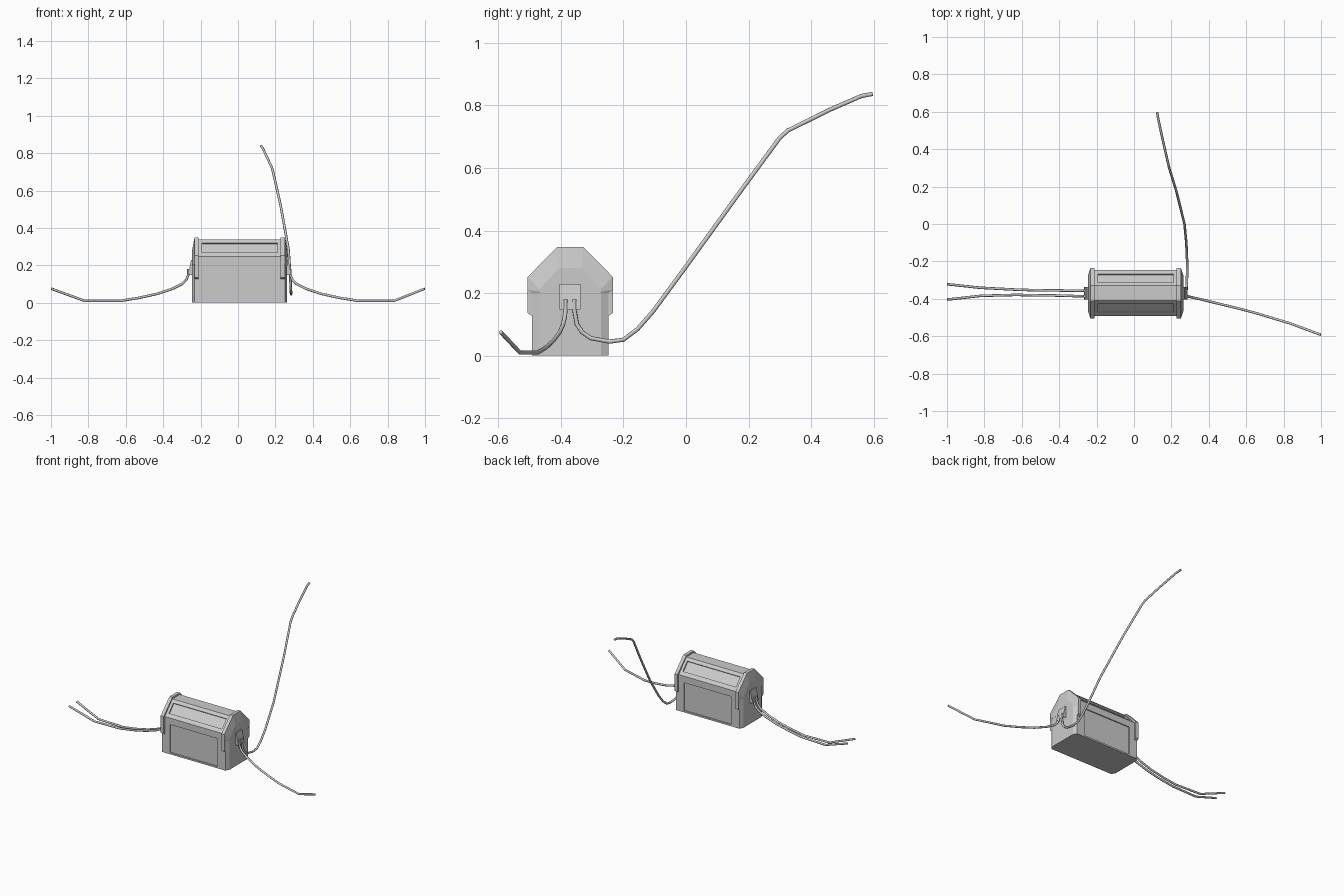
import bpy, bmesh, math
from mathutils import Vector

if "Cube" in bpy.data.objects:
    bpy.data.objects.remove(bpy.data.objects["Cube"])

CX, CY = 0.009, -0.37      # centre of the box


def finish(name, bm):
    bmesh.ops.recalc_face_normals(bm, faces=bm.faces)
    me = bpy.data.meshes.new(name)
    bm.to_mesh(me)
    bm.free()
    ob = bpy.data.objects.new(name, me)
    bpy.context.collection.objects.link(ob)
    return ob


def mirrored(half):
    # half profile of (y, z) from bottom to top -> closed symmetric loop
    return half + [(-y, z) for y, z in reversed(half)]


def loft(name, sections):
    # sections: list of (x, profile), capped at both ends
    bm = bmesh.new()
    rings = [[bm.verts.new((CX + x, CY + y, z)) for y, z in p] for x, p in sections]
    n = len(rings[0])
    for a, b in zip(rings, rings[1:]):
        for i in range(n):
            j = (i + 1) % n
            bm.faces.new((a[i], a[j], b[j], b[i]))
    bm.faces.new(rings[0])
    bm.faces.new(rings[-1])
    return finish(name, bm)


def cutter(name, size, loc, rot_x=0):
    bpy.ops.mesh.primitive_cube_add(size=1, location=loc, rotation=(rot_x, 0, 0))
    ob = bpy.context.object
    ob.name = name
    ob.scale = size
    ob.hide_render = True
    return ob


# Housing with pitched roof and chamfered ends
outer = mirrored([(0.123, 0), (0.123, 0.248), (0.04, 0.337)])
inner = mirrored([(0.098, 0), (0.098, 0.212), (0.037, 0.28)])
body = loft("housing", [(-0.254, inner), (-0.241, outer), (0.241, outer), (0.254, inner)])

# Recessed side and roof panels
cutters = []
slope = math.atan2(0.337 - 0.248, 0.123 - 0.04)
for s in (-1, 1):
    cutters.append(cutter("side_panel_cutter", (0.358, 0.02, 0.192),
                          (CX, CY + s * 0.126, 0.107)))
    cutters.append(cutter("roof_panel_cutter", (0.402, 0.07, 0.02),
                          (CX, CY + s * 0.0806, 0.2945), -s * slope))
for c in cutters:
    m = body.modifiers.new("recess", 'BOOLEAN')
    m.operation = 'DIFFERENCE'
    m.solver = 'EXACT'
    m.object = c
bpy.context.view_layer.objects.active = body
for m in list(body.modifiers):
    bpy.ops.object.modifier_apply(modifier=m.name)
for c in cutters:
    bpy.data.objects.remove(c)

# Raised bands over both ends
band = mirrored([(0.1, 0.128), (0.123, 0.128), (0.136, 0.136), (0.136, 0.252), (0.041, 0.348),
                 (0.037, 0.325), (0.1, 0.24)][:5])
for s, side in ((-1, "left"), (1, "right")):
    loft(side + "_band", [(s * 0.219, band), (s * 0.2415, band)])
    # chamfer from the band down to the end face
    top = mirrored([(0.1, 0.2), (0.123, 0.2), (0.136, 0.21), (0.136, 0.252), (0.041, 0.348)])
    low = mirrored([(0.09, 0.2), (0.096, 0.2), (0.098, 0.205), (0.098, 0.212), (0.037, 0.28)])
    loft(side + "_band_chamfer", [(s * 0.2415, top), (s * 0.2545, low)])


# Wedge-shaped cable hoods, hollow underneath
def hood(name, s):
    bm = bmesh.new()
    prof = [(0.25, 0.147), (0.276, 0.147), (0.26, 0.229), (0.25, 0.229)]
    rings = [[bm.verts.new((CX + s * x, CY + y, z)) for x, z in prof] for y in (-0.034, 0.032)]
    a, b = rings
    bottom = None
    for i in range(4):
        j = (i + 1) % 4
        f = bm.faces.new((a[i], a[j], b[j], b[i]))
        if i == 0:
            bottom = f
    bm.faces.new(a)
    bm.faces.new(b)
    bmesh.ops.recalc_face_normals(bm, faces=bm.faces)
    bmesh.ops.inset_individual(bm, faces=[bottom], thickness=0.004)
    bmesh.ops.translate(bm, verts=bottom.verts, vec=(0, 0, 0.03))
    finish(name, bm)


hood("left_hood", -1)
hood("right_hood", 1)


# Cables
def cable(name, pts):
    cu = bpy.data.curves.new(name, 'CURVE')
    cu.dimensions = '3D'
    cu.bevel_depth = 0.0068
    cu.bevel_resolution = 2
    cu.use_fill_caps = True
    sp = cu.splines.new('POLY')
    sp.points.add(len(pts) - 1)
    for p, co in zip(sp.points, pts):
        p.co = (*co, 1)
    ob = bpy.data.objects.new(name, cu)
    bpy.context.collection.objects.link(ob)
    bpy.ops.object.select_all(action='DESELECT')
    ob.select_set(True)
    bpy.context.view_layer.objects.active = ob
    bpy.ops.object.convert(target='MESH')
    bpy.ops.object.shade_smooth_by_angle(angle=math.radians(50))


# height along the low cables, as (distance from x = 0, z)
drop = [(0.275, 0.18), (0.276, 0.148), (0.287, 0.122), (0.31, 0.1), (0.36, 0.075), (0.44, 0.048),
        (0.54, 0.026), (0.64, 0.010), (0.83, 0.010), (0.994, 0.075)]
y_back = [-0.357, -0.357, -0.357, -0.357, -0.356, -0.355, -0.354, -0.351, -0.341, -0.322]
y_front = [-0.386, -0.386, -0.386, -0.386, -0.384, -0.382, -0.381, -0.379, -0.384, -0.404]
y_right = [-0.385, -0.385, -0.388, -0.393, -0.404, -0.424, -0.448, -0.474, -0.531, -0.592]
cable("left_cable_back", [(0.01 - x, y, z) for (x, z), y in zip(drop, y_back)][:-1]
      + [(-0.998, y_back[-1], 0.075)])
cable("left_cable_front", [(0.01 - x, y, z) for (x, z), y in zip(drop, y_front)][:-1]
      + [(-0.998, y_front[-1], 0.075)])
cable("right_cable", [(x + 0.004, y, z) for (x, z), y in zip(drop, y_right)])
cable("rising_cable", [
    (0.278, -0.357, 0.18), (0.28, -0.357, 0.147), (0.281, -0.349, 0.1), (0.282, -0.332, 0.075),
    (0.283, -0.305, 0.056), (0.284, -0.244, 0.045), (0.284, -0.2, 0.051), (0.282, -0.155, 0.085),
    (0.28, -0.105, 0.142), (0.27, 0, 0.285), (0.228, 0.17, 0.52), (0.188, 0.3, 0.697),
    (0.182, 0.326, 0.72), (0.152, 0.457, 0.785), (0.13, 0.56, 0.83), (0.124, 0.596, 0.837)])
